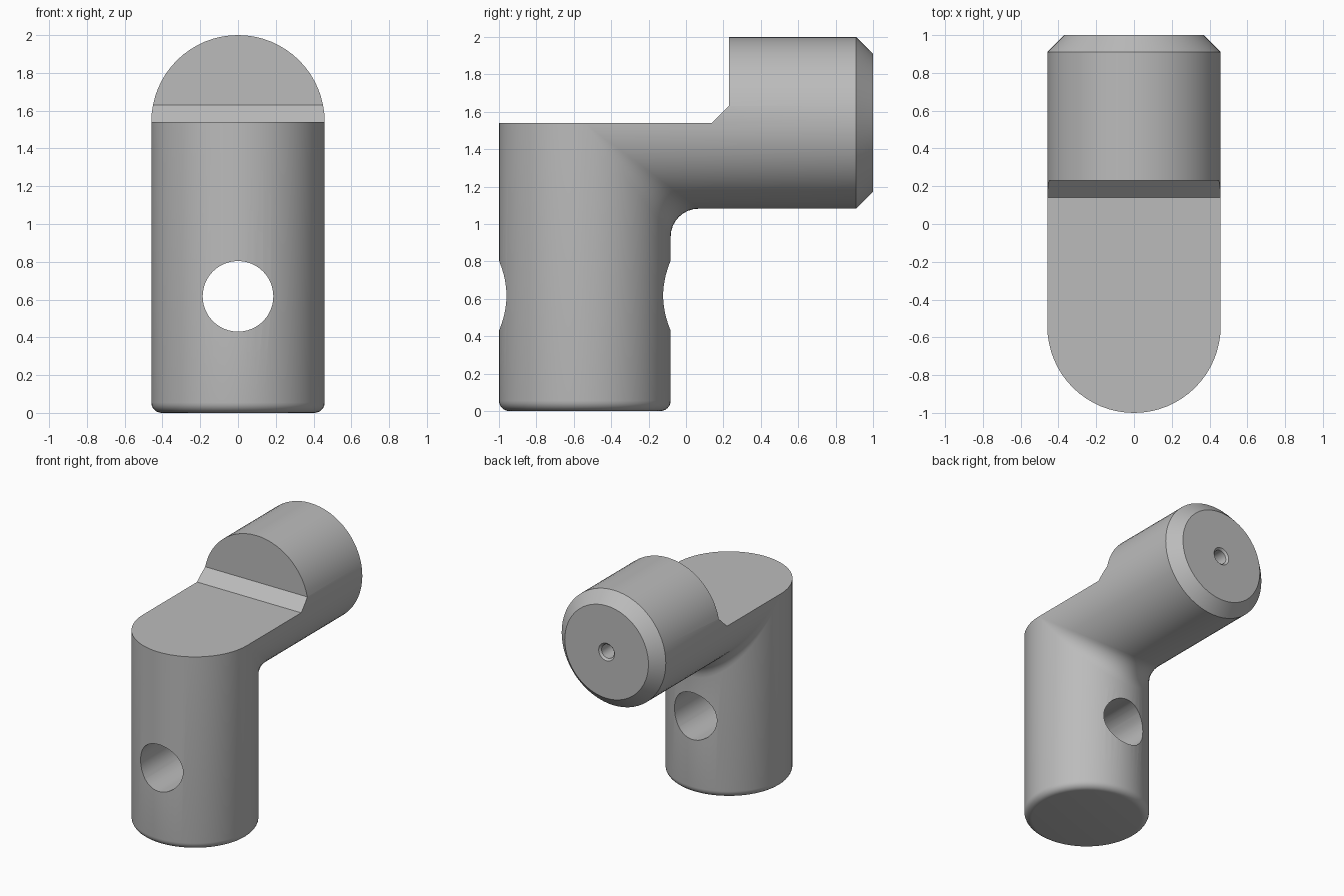
import bpy, bmesh
from math import sin, cos, pi, tau, radians
from mathutils import Vector

cube = bpy.data.objects.get("Cube")
if cube:
    bpy.data.objects.remove(cube, do_unlink=True)

R = 0.459            # radius of leg and arm
LEG_Y = R - 1        # leg axis
ARM_Z = 2 - R        # arm axis
FILLET = 0.15        # inner elbow
ROUND = 0.055        # bottom edge
CHAMFER = 0.09       # arm end and step
SEGS = 64

grey = bpy.data.materials.new("plain grey")
grey.use_nodes = True
grey.diffuse_color = (0.5, 0.5, 0.5, 1)
grey.node_tree.nodes["Principled BSDF"].inputs["Base Color"].default_value = (0.5, 0.5, 0.5, 1)


def loft(name, rings):
    """Closed solid skinned through a list of point rings, capped at both ends."""
    bm = bmesh.new()
    rows = [[bm.verts.new(p) for p in ring] for ring in rings]
    n = len(rows[0])
    for a, b in zip(rows, rows[1:]):
        for i in range(n):
            j = (i + 1) % n
            bm.faces.new((a[i], a[j], b[j], b[i]))
    bm.faces.new(rows[0])
    bm.faces.new(rows[-1])
    bmesh.ops.remove_doubles(bm, verts=bm.verts, dist=1e-5)
    bmesh.ops.recalc_face_normals(bm, faces=bm.faces)
    mesh = bpy.data.meshes.new(name)
    bm.to_mesh(mesh)
    bm.free()
    mesh.materials.append(grey)
    obj = bpy.data.objects.new(name, mesh)
    bpy.context.collection.objects.link(obj)
    return obj


def angles(n=SEGS):
    return [tau * i / n for i in range(n)]


def leg_ring(rad, z):
    return [(rad * sin(t), LEG_Y + rad * cos(t), z) for t in angles()]


def arm_ring(rad, y, z=ARM_Z, n=SEGS):
    return [(rad * sin(t), y, z - rad * cos(t)) for t in angles(n)]


def elbow_ring(f):
    """Station f (0..1) of a rolling-ball fillet inside, sharp mitre outside."""
    ring = []
    for t in angles():
        s, c = sin(t), cos(t)
        ball = FILLET if c > 1e-6 else 0
        p = Vector(((R + ball) * s, LEG_Y + (R + ball) * c, ARM_Z - (R + ball) * c))
        if ball:
            p += ball * Vector((-s, -c, 0)).slerp(Vector((-s, 0, c)), f)
        ring.append(p)
    return ring


# Bent body: rounded foot, leg, elbow, arm with chamfered end
foot = [leg_ring(R - ROUND + ROUND * sin(a), ROUND - ROUND * cos(a))
        for a in (pi / 2 * i / 6 for i in range(7))]
elbow = [elbow_ring(i / 8) for i in range(9)]
arm_end = [arm_ring(R, 1 - CHAMFER), arm_ring(R - CHAMFER, 1)]
body = loft("bent_rod_body", foot + elbow + arm_end)

# Flat seat with sloped step
step = [(-2, ARM_Z), (0.23 - CHAMFER, ARM_Z), (0.23, ARM_Z + CHAMFER), (0.23, 3), (-2, 3)]
seat_cutter = loft("seat_cutter", [[(x, y, z) for y, z in step] for x in (-1, 1)])

# Cross hole through the leg
cross_cutter = loft("cross_hole_cutter", [arm_ring(0.187, y, 0.617, 48) for y in (-1.3, 0.3)])

# Small countersunk hole in the arm end
pin_profile = [(0.085, 1.015), (0.055, 0.985), (0.055, 0.7)]
pin_cutter = loft("pin_hole_cutter", [arm_ring(rad, y, n=32) for rad, y in pin_profile])

for cutter in (seat_cutter, cross_cutter, pin_cutter):
    cutter.hide_render = True
    mod = body.modifiers.new(cutter.name, 'BOOLEAN')
    mod.operation = 'DIFFERENCE'
    mod.solver = 'EXACT'
    mod.object = cutter

# Apply the cuts, drop the cutters, shade
bpy.ops.object.select_all(action='DESELECT')
body.select_set(True)
bpy.context.view_layer.objects.active = body
for mod in list(body.modifiers):
    bpy.ops.object.modifier_apply(modifier=mod.name)
for cutter in (seat_cutter, cross_cutter, pin_cutter):
    bpy.data.objects.remove(cutter, do_unlink=True)
bpy.ops.object.shade_smooth_by_angle(angle=radians(30))
